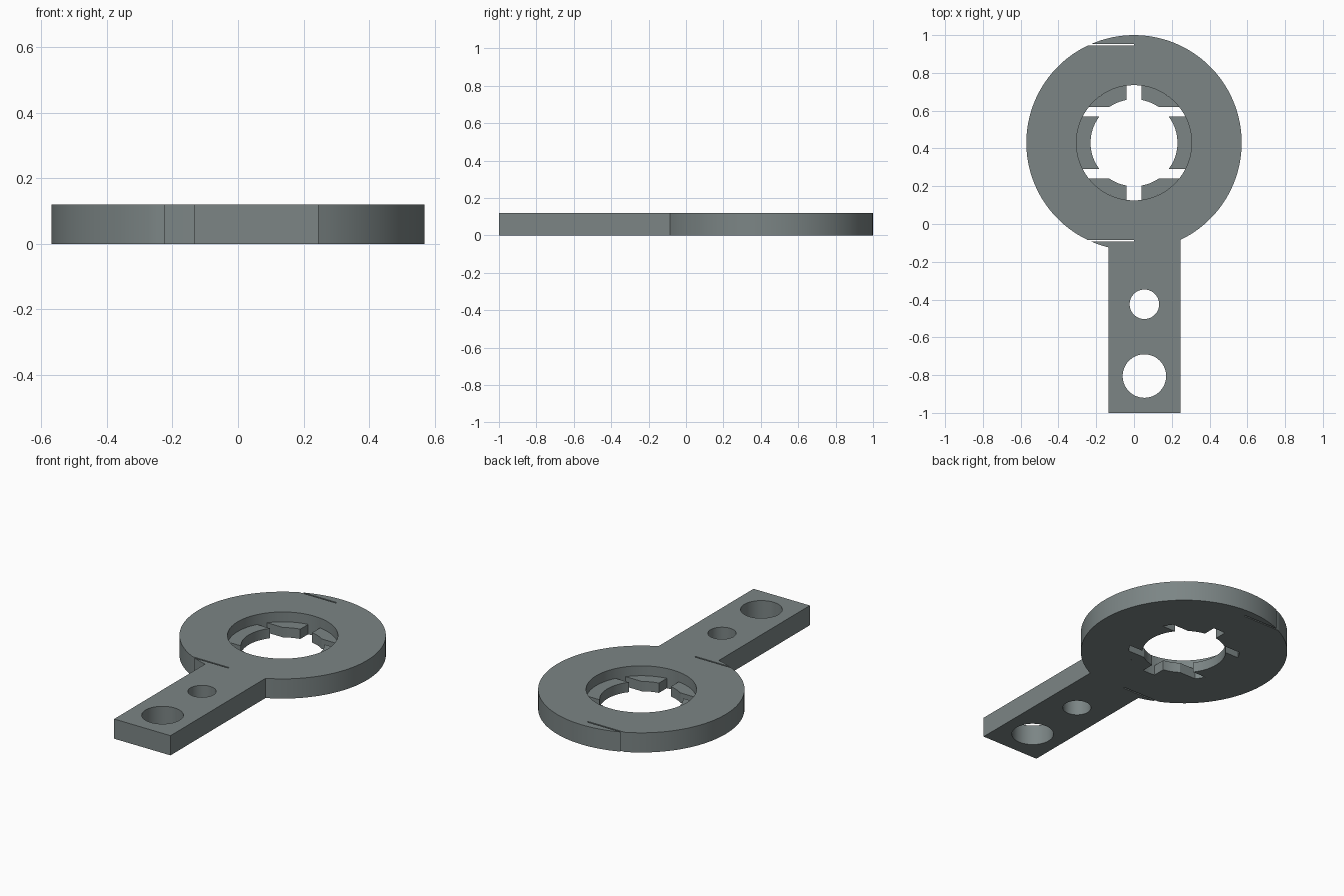
import bpy, bmesh, math

if "Cube" in bpy.data.objects:
    bpy.data.objects.remove(bpy.data.objects["Cube"])

CY = 0.43                       # ring centre on y
R, BORE, LIP = 0.57, 0.305, 0.23
H, LIP_H = 0.12, 0.06
SEAM_BODY, SEAM_INSERT = 0.523, 0.514   # the two sides of the thin slit

steel = bpy.data.materials.new("grey_steel")
steel.diffuse_color = (0.20, 0.235, 0.235, 1)
steel.use_nodes = True
steel.node_tree.nodes["Principled BSDF"].inputs["Base Color"].default_value = steel.diffuse_color


def arc(r, a0, a1, cx=0.0, cy=CY):
    """Points along an arc, angles in radians."""
    n = max(2, round(abs(a1 - a0) / math.radians(3)))
    return [(cx + r * math.cos(a0 + (a1 - a0) * i / n),
             cy + r * math.sin(a0 + (a1 - a0) * i / n)) for i in range(n + 1)]


def plate(name, loops, height):
    """Extrude an outline (with optional holes) up from z = 0."""
    bm = bmesh.new()
    for pts in loops:
        vs = [bm.verts.new((x, y, 0)) for x, y in pts]
        for i, v in enumerate(vs):
            bm.edges.new((v, vs[(i + 1) % len(vs)]))
    bmesh.ops.triangle_fill(bm, edges=bm.edges[:], use_beauty=True, use_dissolve=False)
    res = bmesh.ops.extrude_face_region(bm, geom=bm.faces[:], use_keep_orig=True)
    for v in (g for g in res["geom"] if isinstance(g, bmesh.types.BMVert)):
        v.co.z = height
    bmesh.ops.recalc_face_normals(bm, faces=bm.faces[:])
    me = bpy.data.meshes.new(name)
    bm.to_mesh(me)
    bm.free()
    me.materials.append(steel)
    ob = bpy.data.objects.new(name, me)
    bpy.context.collection.objects.link(ob)
    bpy.ops.object.select_all(action='DESELECT')
    ob.select_set(True)
    bpy.context.view_layer.objects.active = ob
    bpy.ops.object.shade_smooth_by_angle(angle=math.radians(30))
    return ob


half = math.pi / 2
hx0, hx1 = -0.135, 0.245        # handle sides

# Handle with the right half ring and its two end caps
cap = math.asin(SEAM_BODY / R)
body = [(hx0, -1), (hx1, -1)]
body += arc(R, -math.acos(hx1 / R), math.pi - cap)
body += [(0, CY + SEAM_BODY)]
body += arc(BORE, half, -half)
body += [(0, CY - SEAM_BODY)]
body += arc(R, math.pi + cap, 2 * math.pi - math.acos(hx0 / R))
holes = [arc(r, 0, 2 * math.pi, 0.055, y)[:-1] for r, y in ((0.078, -0.425), (0.115, -0.805))]
plate("handle_and_half_ring", [body] + holes, H)

# Left half ring insert
cut = math.asin(SEAM_INSERT / R)
insert = arc(R, math.pi - cut, math.pi + cut)
insert += [(0, CY - SEAM_INSERT)]
insert += arc(BORE, 3 * half, half)
insert += [(0, CY + SEAM_INSERT)]
plate("half_ring_insert", [insert], H)

# Side lip tabs between the horizontal slots
SLOT_IN, SLOT_OUT, SLOT_X = 0.14, 0.19, 0.04
ao, ai = math.asin(SLOT_IN / BORE), math.asin(SLOT_IN / LIP)
for side, base in (("right", 0), ("left", math.pi)):
    plate(side + "_lip_tab",
          [arc(BORE, base - ao, base + ao) + arc(LIP, base + ai, base - ai)], LIP_H)

# Four lip tabs beside the vertical slots
tab = arc(BORE, math.asin(SLOT_OUT / BORE), math.acos(SLOT_X / BORE))
tab += arc(LIP, math.acos(SLOT_X / LIP), math.asin(SLOT_OUT / LIP))
for sx, xn in ((1, "right"), (-1, "left")):
    for sy, yn in ((1, "back"), (-1, "front")):
        plate(f"{yn}_{xn}_lip_tab",
              [[(sx * x, CY + sy * (y - CY)) for x, y in tab]], LIP_H)
